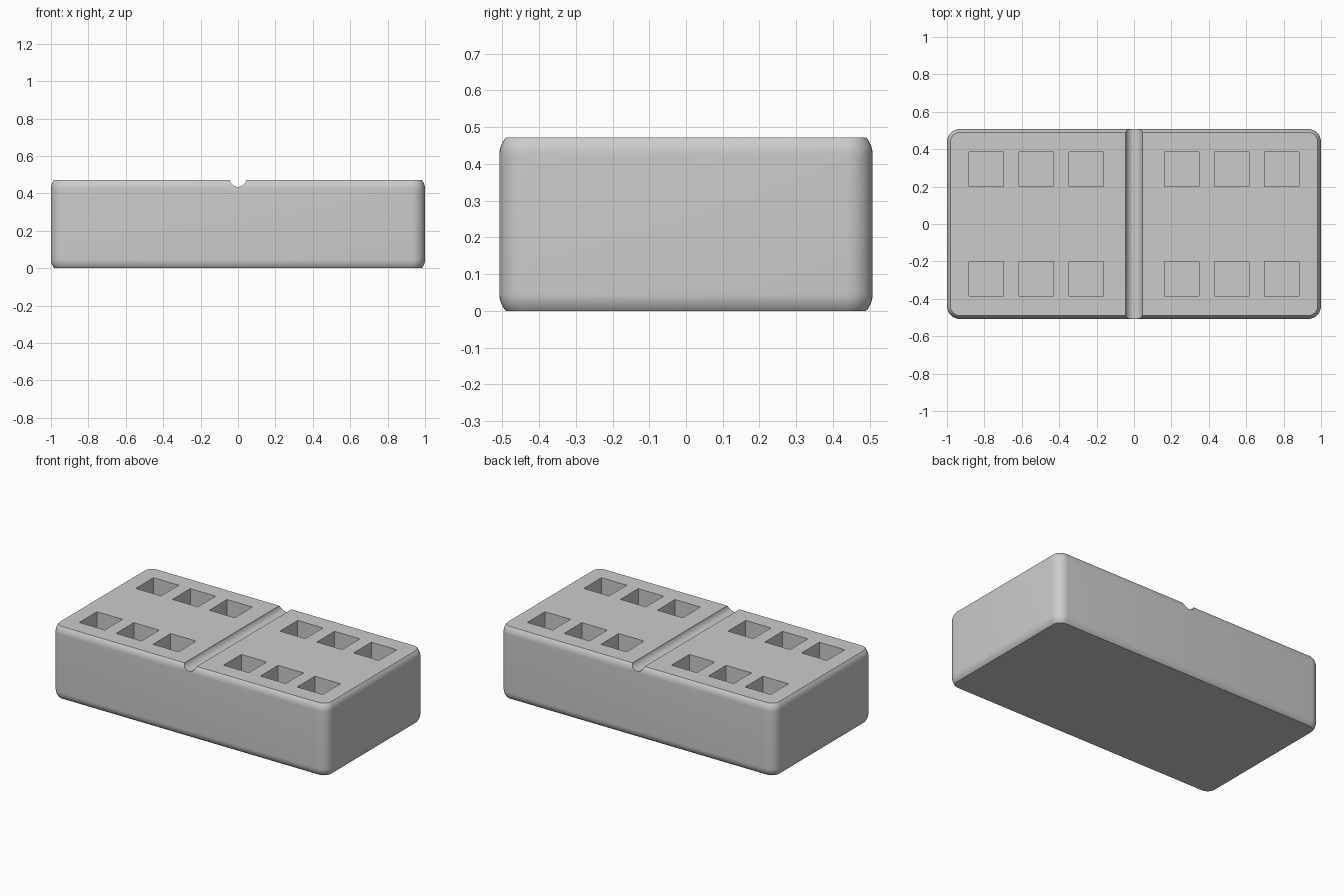
import bpy, bmesh, math
from mathutils import Matrix

if "Cube" in bpy.data.objects:
    bpy.data.objects.remove(bpy.data.objects["Cube"])

HX, HY, H = 1.0, 0.508, 0.472      # half length, half width, height
R, ARC = 0.07, math.radians(42)    # edge radius, arc kept at top and bottom
SEG = 8

grey = bpy.data.materials.new("light grey")
grey.diffuse_color = (0.6, 0.6, 0.6, 1)
grey.use_nodes = True
grey.node_tree.nodes["Principled BSDF"].inputs["Base Color"].default_value = grey.diffuse_color


def ring(bm, inset, z):
    """One horizontal rounded rectangle."""
    r = R - inset
    verts = []
    for i, (sx, sy) in enumerate([(1, 1), (-1, 1), (-1, -1), (1, -1)]):
        for k in range(SEG + 1):
            a = math.pi / 2 * (i + k / SEG)
            verts.append(bm.verts.new((sx * (HX - R) + r * math.cos(a),
                                       sy * (HY - R) + r * math.sin(a), z)))
    return verts


def to_object(bm, name):
    bmesh.ops.recalc_face_normals(bm, faces=bm.faces)
    mesh = bpy.data.meshes.new(name)
    bm.to_mesh(mesh)
    bm.free()
    ob = bpy.data.objects.new(name, mesh)
    bpy.context.collection.objects.link(ob)
    mesh.materials.append(grey)
    return ob


# Rounded block: stacked rings, with the edge rounding cut off flat at top and bottom
bm = bmesh.new()
edge_h = R * math.sin(ARC)
levels = []
for k in range(SEG + 1):
    a = ARC * (1 - k / SEG)
    levels.append((R * (1 - math.cos(a)), edge_h - R * math.sin(a)))
levels += [(d, H - z) for d, z in reversed(levels)]
rings = [ring(bm, d, z) for d, z in levels]
for lo, hi in zip(rings, rings[1:]):
    n = len(lo)
    for i in range(n):
        j = (i + 1) % n
        bm.faces.new((lo[i], lo[j], hi[j], hi[i]))
bm.faces.new(rings[0][::-1])
bm.faces.new(rings[-1])
block = to_object(bm, "domino_block")

# Cutter: round centre groove and twelve square pips
bm = bmesh.new()
bmesh.ops.create_cone(bm, cap_ends=True, segments=32, radius1=0.045, radius2=0.045, depth=1.4,
                      matrix=Matrix.Translation((0, 0, 0.48)) @ Matrix.Rotation(math.pi / 2, 4, 'X'))
PIP, DEPTH = 0.184, 0.184
for sx in (-1, 1):
    for x in (0.256, 0.523, 0.79):
        for y in (-0.292, 0.292):
            bmesh.ops.create_cube(bm, size=1, matrix=Matrix.Translation((sx * x, y, H))
                                  @ Matrix.Diagonal((PIP, PIP, 2 * DEPTH, 1)))
cutter = to_object(bm, "groove_and_pip_cutter")
cutter.hide_render = True

# Cut, then smooth the roundings
bpy.context.view_layer.objects.active = block
block.select_set(True)
mod = block.modifiers.new("cut", 'BOOLEAN')
mod.operation = 'DIFFERENCE'
mod.solver = 'EXACT'
mod.object = cutter
bpy.ops.object.modifier_apply(modifier=mod.name)
bpy.data.objects.remove(cutter)
bpy.ops.object.shade_smooth_by_angle(angle=math.radians(30))
